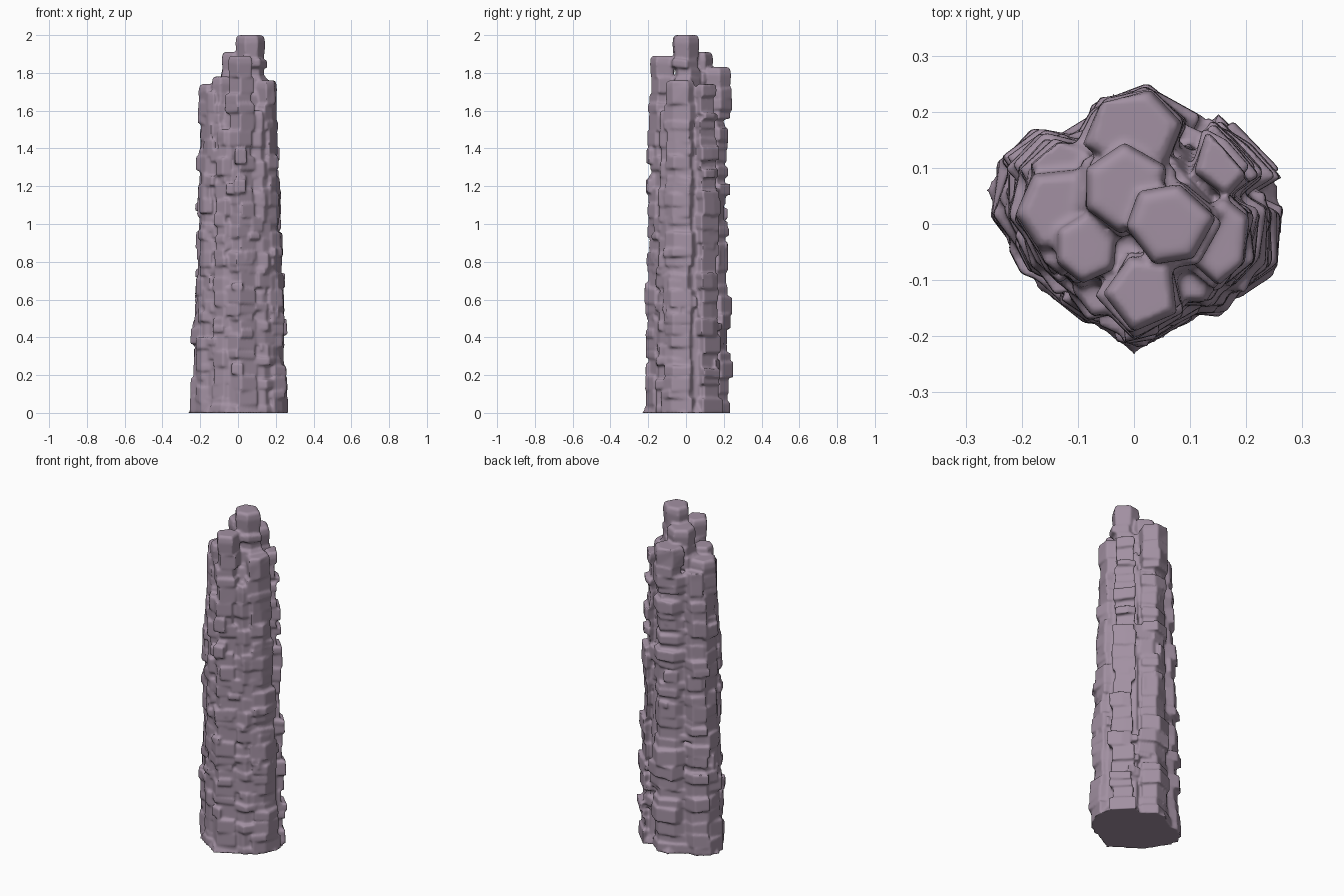
import bpy, bmesh, math, random

if "Cube" in bpy.data.objects:
    bpy.data.objects.remove(bpy.data.objects["Cube"])
random.seed(11)

# x, y, radius x, radius y, rotation, sides, top height (position at the top; spreads towards the base)
COLUMNS = [
    (0.062, 0.000, 0.080, 0.072, 0.15, 6, 2.00),    # peak
    (-0.018, 0.065, 0.078, 0.085, 1.5, 6, 1.91),    # second peak
    (0.015, -0.122, 0.070, 0.072, -1.7, 5, 1.89),   # front
    (-0.005, 0.170, 0.092, 0.080, 0.3, 6, 1.83),    # back
    (0.150, -0.030, 0.062, 0.080, 0.5, 6, 1.76),    # right
    (0.160, 0.115, 0.058, 0.066, 0.9, 5, 1.74),     # right back
    (-0.085, -0.040, 0.062, 0.066, 0.4, 6, 1.78),   # left front
    (-0.135, 0.025, 0.078, 0.078, 0.1, 6, 1.74),    # left
    (-0.128, 0.105, 0.064, 0.055, 0.6, 5, 1.68),    # left back
    (0.095, -0.095, 0.055, 0.055, 0.2, 5, 1.60),    # right front
    (-0.060, -0.120, 0.048, 0.050, 0.7, 5, 1.50),   # front cleft
    (-0.148, -0.045, 0.045, 0.055, 0.2, 5, 1.70),   # left shoulder
]

# Footprint of the whole spire at the base
OUTLINE = [(0, -.245), (.15, -.16), (.22, -.125), (.28, -.01), (.268, .08), (.15, .2), (.1, .18),
           (.03, .242), (-.04, .245), (-.1, .175), (-.2, .163), (-.28, .065), (-.18, -.125), (-.08, -.185)]

def spread(z):
    """Widening of the whole spire towards its base, for x and y."""
    t = max(0.0, 1 - z / 1.8)
    return 1 + 0.27 * t, 1 + 0.11 * t

def limit(x, y, z, f):
    """Pull a point back to the tapered footprint scaled by f."""
    sx, sy = spread(z)
    kx, ky = sx / 1.27, sy / 1.11
    u, v = x / kx, y / ky
    for (ax, ay), (bx, by) in zip(OUTLINE, OUTLINE[1:] + OUTLINE[:1]):
        if ax * v - ay * u >= 0 and u * by - v * bx >= 0:
            ratio = (u * (by - ay) - v * (bx - ax)) / (ax * by - ay * bx)
            if ratio > f:
                return x * f / ratio, y * f / ratio, z
    return x, y, z

def bridge(bm, rings):
    n = len(rings[0])
    for a, b in zip(rings, rings[1:]):
        for i in range(n):
            bm.faces.new((a[i], a[(i + 1) % n], b[(i + 1) % n], b[i]))
    bm.faces.new(rings[0][::-1])
    bm.faces.new(rings[-1])

def stacked_column(bm, cx, cy, rx, ry, rot, n, top):
    """Stack of jittered slabs, each one a slightly different polygon."""
    shape = [(rot + math.tau * (i + random.uniform(-.14, .14)) / n,
              random.uniform(.95, 1.07)) for i in range(n)]
    levels, z = [0.0], 0.0
    while z < top - 0.14:
        z += random.uniform(0.03, 0.095)
        levels.append(z)
    levels.append(top)
    rings = []
    for k, (z0, z1) in enumerate(zip(levels, levels[1:])):
        last = z1 == top
        size = 1.0 if last else random.choice((.93, .97, 1.0, 1.04, 1.12))
        reach = 1.12 if top > 1.8 and z1 > 1.6 else random.choice((.92, .95, .97, 1.0, 1.05))
        if k == 0:
            size, reach = 1.15, random.uniform(.97, 1.02)
        ox, oy = (0, 0) if last else (random.uniform(-.01, .01), random.uniform(-.01, .01))
        turn = random.uniform(-.1, .1)
        corner = [random.uniform(.95, 1.06) for _ in range(n)]
        tilt = [random.uniform(-.006, .006) for _ in range(n)] if 0 < k else [0] * n
        b = 0.006
        steps = [(z0, .95), (z0 + b, 1), (z1 - b, 1), (z1 - 0.001, .95)]
        if k == 0:
            steps[0] = (0.0, 1)
        if last:
            steps[1:] = [(z0 + b, .92), (z1 - .04, 1), (z1 - .01, .93), (z1, .78)]
        for j, (z, s) in enumerate(steps):
            sx, sy = spread(z)
            rings.append([bm.verts.new(limit(
                cx * sx + ox + rx * sx * size * s * f * c * math.cos(a + turn),
                cy * sy + oy + ry * sy * size * s * f * c * math.sin(a + turn),
                z + (0 if last and j > 2 else t), reach))
                for (a, f), c, t in zip(shape, corner, tilt)])
    bridge(bm, rings)

bm = bmesh.new()
for col in COLUMNS:
    stacked_column(bm, *col)

# Solid core filling the clefts
core = []
for z, f in ((0, .95), (.05, .83), (.9, .80), (1.45, .75), (1.68, .6)):
    sx, sy = spread(z)
    core.append([bm.verts.new((x * f * sx / 1.27, y * f * sy / 1.11, z)) for x, y in OUTLINE])
bridge(bm, core)

# Loose blocks wedged along the surface
for _ in range(55):
    z, h = random.uniform(.03, 1.5), random.uniform(.03, .085)
    a = random.uniform(0, math.tau)
    r, reach = random.uniform(.04, .06), random.uniform(.9, 1.03)
    x, y, _z = limit(math.cos(a), math.sin(a), z, .82)
    rings = []
    for zz, s in ((z, .94), (z + .006, 1), (z + h - .006, 1), (z + h, .94)):
        rings.append([bm.verts.new(limit(x + r * s * math.cos(a + math.tau * (i + .5) / 4),
                                         y + r * s * math.sin(a + math.tau * (i + .5) / 4), zz, reach))
                      for i in range(4)])
    bridge(bm, rings)

bmesh.ops.recalc_face_normals(bm, faces=bm.faces)
mesh = bpy.data.meshes.new("rock_spire")
bm.to_mesh(mesh)
bm.free()
spire = bpy.data.objects.new("rock_spire", mesh)
bpy.context.collection.objects.link(spire)

# Mauve-grey stone
stone = bpy.data.materials.new("stone")
stone.diffuse_color = (0.36, 0.28, 0.36, 1)
stone.use_nodes = True
stone.node_tree.nodes["Principled BSDF"].inputs["Base Color"].default_value = stone.diffuse_color
mesh.materials.append(stone)

# Fuse the slabs into one weathered rock
fuse = spire.modifiers.new("fuse", 'REMESH')
fuse.mode = 'VOXEL'
fuse.voxel_size = 0.0075
fuse.use_smooth_shade = True
wear = spire.modifiers.new("wear", 'SMOOTH')
wear.factor = 0.5
wear.iterations = 2
